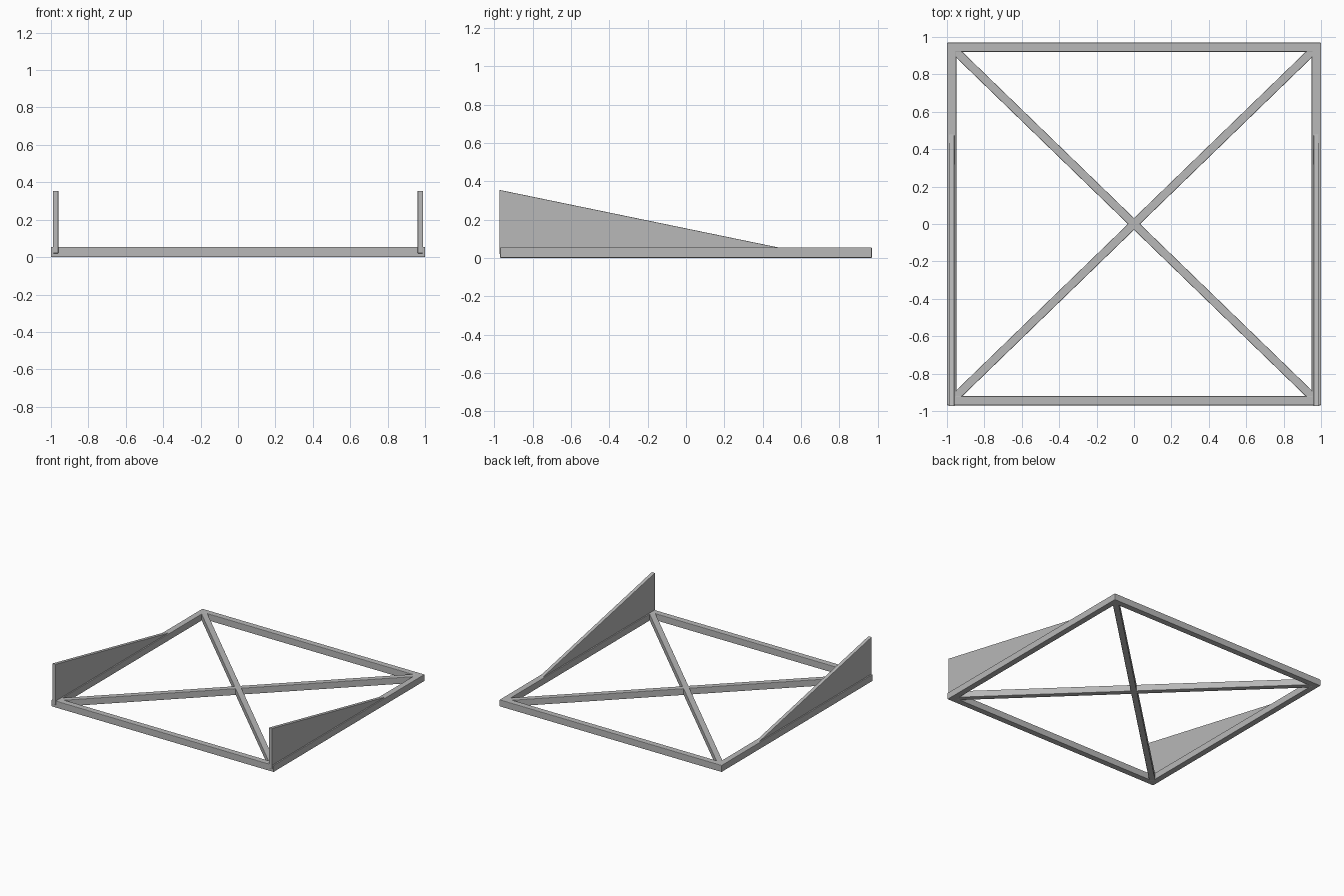
import bpy
import math

cube = bpy.data.objects.get("Cube")
if cube:
    bpy.data.objects.remove(cube, do_unlink=True)

HALF_X, HALF_Y = 1.0, 0.97   # outer half sizes of the frame
BAR, HEIGHT = 0.05, 0.055    # bar width and height

grey = bpy.data.materials.new("metal_grey")
grey.use_nodes = True
colour = (0.48, 0.48, 0.48, 1)
grey.diffuse_color = colour
grey.node_tree.nodes["Principled BSDF"].inputs["Base Color"].default_value = colour


def finish(obj, name, bevel):
    """Name, colour and soften the edges of a part."""
    obj.name = name
    obj.data.materials.append(grey)
    mod = obj.modifiers.new("rounded_edges", "BEVEL")
    mod.width = bevel
    mod.segments = 2


def bar(name, length, width, height, location, angle=0.0):
    """A straight bar along x, turned about z."""
    bpy.ops.mesh.primitive_cube_add(size=1, location=location, rotation=(0, 0, angle))
    obj = bpy.context.object
    obj.scale = (length, width, height)
    bpy.ops.object.transform_apply(location=False, rotation=False, scale=True)
    finish(obj, name, 0.004)


def side_panel(name, x, thickness):
    """A wedge-shaped upright plate, tall at the front."""
    profile = [(-0.974, 0.02), (0.48, 0.02), (0.48, HEIGHT), (-0.974, 0.355)]
    count = len(profile)
    verts = [(x + s * thickness / 2, y, z) for s in (-1, 1) for y, z in profile]
    faces = [tuple(reversed(range(count))), tuple(range(count, 2 * count))]
    for i in range(count):
        j = (i + 1) % count
        faces.append((i, j, j + count, i + count))
    mesh = bpy.data.meshes.new(name)
    mesh.from_pydata(verts, [], faces)
    obj = bpy.data.objects.new(name, mesh)
    bpy.context.collection.objects.link(obj)
    finish(obj, name, 0.004)


# Side bars and upright panels
for side, s in (("left", 1), ("right", -1)):
    bar(side + "_bar", 2 * HALF_Y, BAR, HEIGHT,
        (s * (HALF_X - BAR / 2), 0, HEIGHT / 2), math.pi / 2)
    side_panel(side + "_panel", s * 0.975, 0.03)

# Front and rear bars
for end, s in (("front", -1), ("rear", 1)):
    bar(end + "_bar", 2 * HALF_X, BAR, HEIGHT,
        (0, s * (HALF_Y - BAR / 2), HEIGHT / 2))

# Crossed diagonal braces
reach_x, reach_y = HALF_X - BAR * 0.8, HALF_Y - BAR * 0.8
for name, s in (("brace_one", 1), ("brace_two", -1)):
    bar(name, 2 * math.hypot(reach_x, reach_y), 0.045, HEIGHT - 0.002,
        (0, 0, HEIGHT / 2), s * math.atan2(reach_y, reach_x))
